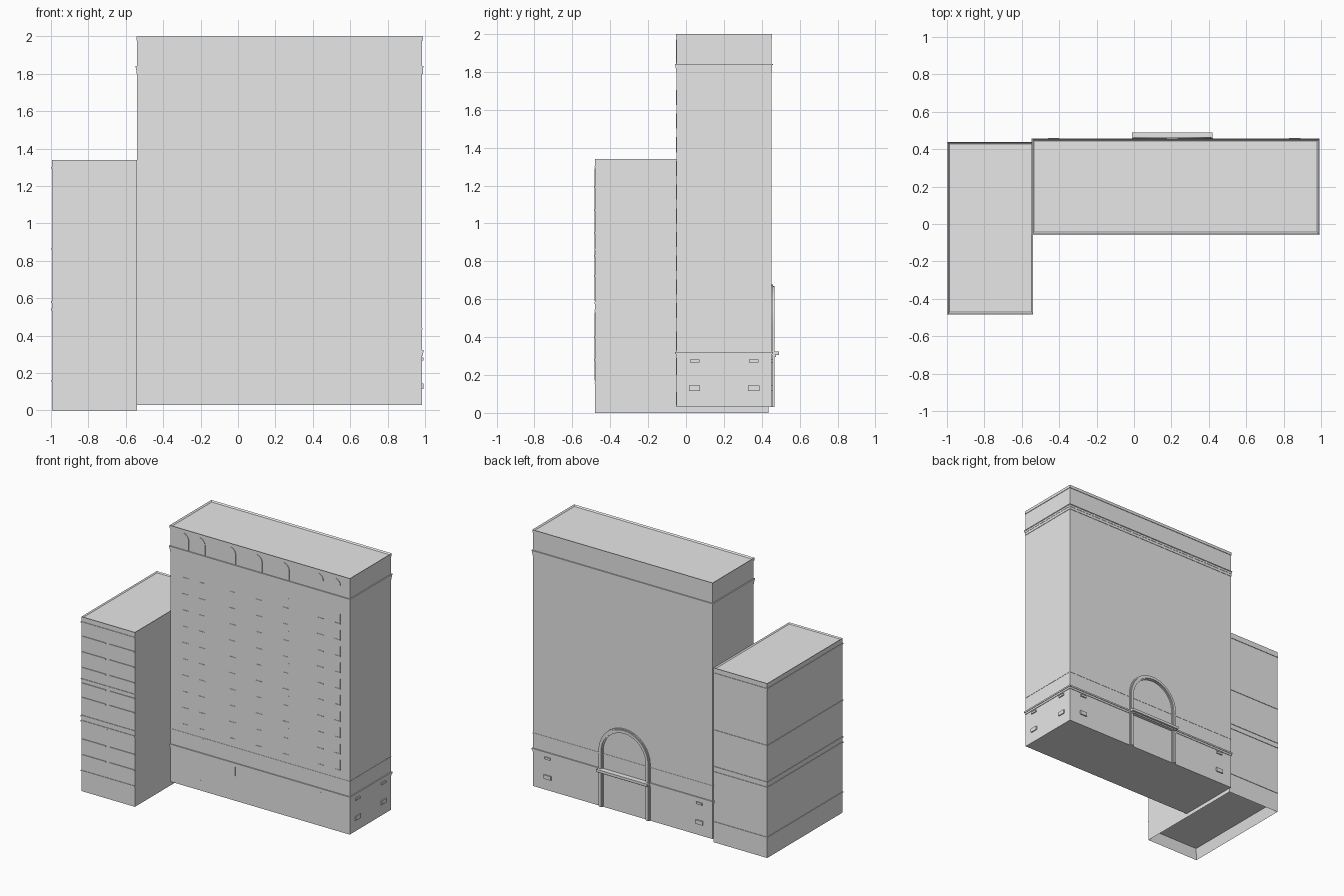
import bpy, bmesh, math
from mathutils import Vector

if "Cube" in bpy.data.objects:
    bpy.data.objects.remove(bpy.data.objects["Cube"])

stone = bpy.data.materials.new("light grey stone")
stone.use_nodes = True
GREY = (0.8, 0.8, 0.8, 1)
stone.diffuse_color = GREY
stone.node_tree.nodes["Principled BSDF"].inputs["Base Color"].default_value = GREY


def finish(name, bm):
    bmesh.ops.recalc_face_normals(bm, faces=bm.faces)
    me = bpy.data.meshes.new(name)
    bm.to_mesh(me)
    bm.free()
    me.materials.append(stone)
    ob = bpy.data.objects.new(name, me)
    bpy.context.collection.objects.link(ob)
    return ob


def add_box(bm, x, y, z):
    made = bmesh.ops.create_cube(bm, size=1)["verts"]
    for v in made:
        for i, (lo, hi) in enumerate((x, y, z)):
            v.co[i] = lo if v.co[i] < 0 else hi


def boxes(name, items):
    bm = bmesh.new()
    for item in items:
        add_box(bm, *item)
    return finish(name, bm)


def grow(span, d):
    return (span[0] - d, span[1] + d)


def shell(name, x, y, z, rim, roof_drop, floor_rim=0, floor_rise=0):
    """Block with a sunken roof and, if asked, a hollow underside."""
    bm = bmesh.new()
    add_box(bm, x, y, z)
    for sign, width, depth in ((1, rim, roof_drop), (-1, floor_rim, floor_rise)):
        if not width:
            continue
        bm.normal_update()
        face = [f for f in bm.faces if f.normal.z * sign > 0.9]
        bmesh.ops.inset_region(bm, faces=face, thickness=width)
        bmesh.ops.translate(bm, verts=face[0].verts, vec=(0, 0, -sign * depth))
    return finish(name, bm)


def add_band(bm, path, width, y):
    """Flat band of rectangular section along a path of (x, z) points."""
    rings = []
    pts = [Vector(p) for p in path]
    for i, p in enumerate(pts):
        t = (pts[min(i + 1, len(pts) - 1)] - pts[max(i - 1, 0)]).normalized()
        n = Vector((-t.y, t.x)) * width / 2
        rings.append([bm.verts.new((q.x, yy, q.y))
                      for q, yy in ((p - n, y[0]), (p + n, y[0]), (p + n, y[1]), (p - n, y[1]))])
    for a, b in zip(rings, rings[1:]):
        for k in range(4):
            bm.faces.new((a[k], a[k - 1], b[k - 1], b[k]))
    bm.faces.new(rings[0])
    bm.faces.new(rings[-1])


def arc(cx, cz, r, start, end, steps):
    angles = [math.radians(start + (end - start) * i / steps) for i in range(steps + 1)]
    return [(cx + r * math.cos(a), cz + r * math.sin(a)) for a in angles]


# Main blocks
TX, TY = (-0.54, 0.985), (-0.05, 0.45)
WX, WY = (-0.995, -0.54), (-0.48, 0.435)
shell("tower_body", TX, TY, (0.03, 1.98), 0.012, 0.004)
shell("side_wing", WX, WY, (0, 1.34), 0.012, 0.008, 0.03, 0.08)

# Tower roof rim and mouldings
shell("tower_parapet", grow(TX, 0.004), grow(TY, 0.004), (1.978, 2.0), 0.014, 0.01)
boxes("tower_cornice", [
    (grow(TX, 0.003), grow(TY, 0.003), (1.80, 1.82)),
    (grow(TX, 0.005), grow(TY, 0.005), (1.82, 1.835)),
    (grow(TX, 0.008), grow(TY, 0.008), (1.835, 1.842))])
boxes("base_moulding", [
    (grow(TX, 0.004), grow(TY, 0.004), (0.295, 0.31)),
    (grow(TX, 0.008), grow(TY, 0.008), (0.31, 0.322))])
boxes("tower_string_course", [(grow(TX, 0.002), grow(TY, 0.002), (0.434, 0.44))])

# Wing belts wrap the front, outer side and back
wing_belts = [(0.155, 0.161), (0.535, 0.545), (0.575, 0.585), (0.86, 0.866), (1.295, 1.303)]
boxes("wing_belts", [((WX[0] - 0.004, WX[1]), grow(WY, 0.004), z) for z in wing_belts])

# Wing front: floor ledges in two bays and a centre seam
ledges = []
for z in (0.28, 0.40, 0.72, 0.83, 0.95, 1.07, 1.19):
    for x in ((-0.99, -0.785), (-0.755, -0.545)):
        ledges.append((x, (-0.485, -0.478), (z - 0.004, z + 0.004)))
boxes("wing_floor_ledges", ledges)
boxes("wing_centre_seam", [((-0.775, -0.767), (-0.484, -0.478), z)
                           for z in ((0.17, 0.53), (0.59, 1.29))])

# Front window sills and the jambs of two columns
COLUMNS = (-0.41, -0.27, -0.01, 0.215, 0.445, 0.735, 0.88)
sills, jambs = [], []
for row in range(10):
    z = 0.5 + row * 0.125
    for x in COLUMNS:
        sills.append(((x - 0.025, x + 0.025), (-0.053, -0.049), (z, z + 0.005)))
    for x in (COLUMNS[4], COLUMNS[6]):
        jambs.append(((x + 0.021, x + 0.025), (-0.053, -0.049), (z, z + 0.08)))
boxes("window_sills", sills)
boxes("window_jambs", jambs)

# Half arches of the top storey
bm = bmesh.new()
for x in COLUMNS:
    add_band(bm, [(x + 0.025, 1.845)] + arc(x - 0.025, 1.92, 0.05, 0, 80, 6), 0.005, (-0.054, -0.049))
finish("top_storey_arches", bm)

# Vertical joints on the front of the base
boxes("base_joints", [((x - 0.002, x + 0.002), (-0.053, -0.049), z) for x, z in (
    (-0.28, (0.04, 0.11)), (-0.26, (0.33, 0.43)), (0.01, (0.22, 0.29)),
    (0.2, (0.04, 0.11)), (0.74, (0.2, 0.29)))])

# Small plates on the end and the back
plates = []
for z, w, h in ((0.13, 0.03, 0.03), (0.275, 0.025, 0.016)):
    for y in (0.045, 0.357):
        plates.append(((0.98, 0.993), grow((y, y), w), (z - h / 2, z + h / 2)))
    for x in (-0.43, 0.86):
        plates.append((grow((x, x), w), (0.445, 0.459), (z - h / 2, z + h / 2)))
boxes("wall_plates", plates)

# Arched rear entrance with its balcony ledge
CX, R, SPRING = 0.205, 0.2, 0.46
portal = [(CX + R, 0.03)] + arc(CX, SPRING, R, 0, 180, 24) + [(CX - R, 0.03)]
bm = bmesh.new()
add_band(bm, portal, 0.034, (0.445, 0.459))
add_band(bm, portal, 0.018, (0.445, 0.466))
finish("rear_arch", bm)
boxes("rear_balcony", [
    ((-0.01, 0.42), (0.445, 0.49), (0.305, 0.325)),
    ((0.0, 0.41), (0.445, 0.475), (0.295, 0.305))])
